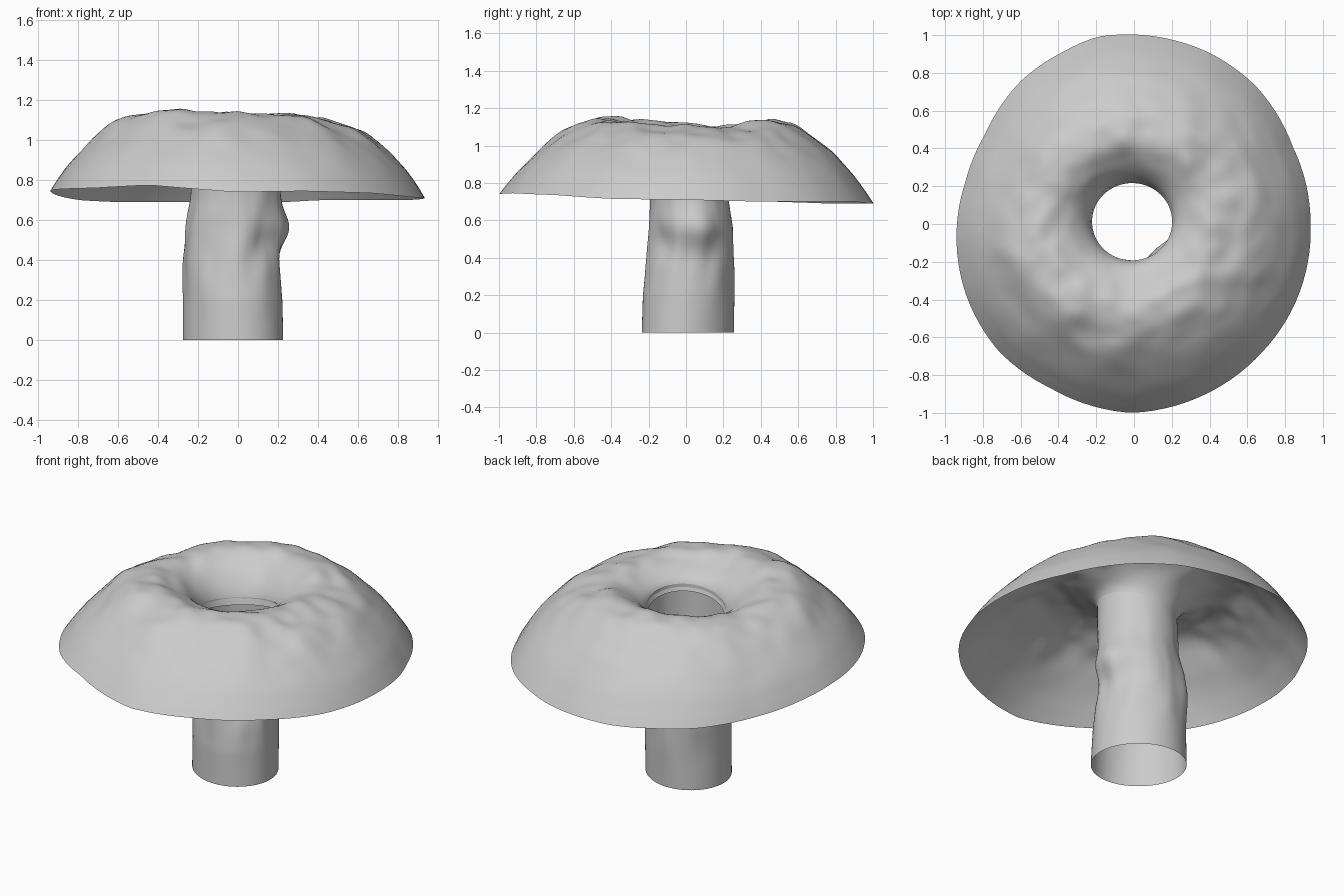
import bpy, bmesh, math
from mathutils import Vector, noise

old = bpy.data.objects.get("Cube")
if old:
    bpy.data.objects.remove(old)

grey = bpy.data.materials.new("plain grey")
grey.use_nodes = True
grey.diffuse_color = (0.6, 0.6, 0.6, 1)
grey.node_tree.nodes["Principled BSDF"].inputs["Base Color"].default_value = (0.6, 0.6, 0.6, 1)

SEGMENTS = 112


def lerp_table(table, key):
    """Piecewise linear lookup in rows of (key, values...)."""
    for a, b in zip(table, table[1:]):
        if key <= b[0]:
            t = (key - a[0]) / (b[0] - a[0])
            return [p + (q - p) * t for p, q in zip(a[1:], b[1:])]
    return list(table[-1][1:])


def curve_point(points, t):
    """Smooth curve through the profile points, t from 0 to 1."""
    s = t * (len(points) - 1)
    i = min(int(s), len(points) - 2)
    f = s - i
    a, b, c, d = (Vector(points[max(0, min(len(points) - 1, i + k))]) for k in (-1, 0, 1, 2))
    return 0.5 * (2 * b + (c - a) * f + (2 * a - 5 * b + 4 * c - d) * f**2
                  + (3 * b - a - 3 * c + d) * f**3)


def bump(value, centre, width):
    return math.exp(-((value - centre) / width) ** 2)


def turn(a, centre):
    """Signed angle in degrees from centre."""
    return (a - centre + 180) % 360 - 180


def throat_tilt(deg):
    """The join of stem and cap sits lower on one side of the back."""
    return -.05 * math.cos(math.radians(deg - 135))


def open_shell(name, rows, place):
    """Single-walled surface made of rings; place(t, degrees) gives each point."""
    bm = bmesh.new()
    rings = [[bm.verts.new(place(j / rows, 360 * i / SEGMENTS)) for i in range(SEGMENTS)]
             for j in range(rows + 1)]
    for low, high in zip(rings, rings[1:]):
        for i in range(SEGMENTS):
            k = (i + 1) % SEGMENTS
            bm.faces.new((low[i], low[k], high[k], high[i])).smooth = True
    mesh = bpy.data.meshes.new(name)
    bm.to_mesh(mesh)
    bm.free()
    mesh.materials.append(grey)
    obj = bpy.data.objects.new(name, mesh)
    bpy.context.collection.objects.link(obj)
    return obj


# Cap: funnel, crest and drooping skirt; rim rows are angle, radius, height
RIM = [(0, .935, .71), (26, .935, .70), (49, .975, .70), (66, .99, .70), (76, .995, .69),
       (101, 1.01, .69), (113, .985, .69), (128, .966, .69), (149, .92, .70), (166, .92, .72),
       (182, .94, .745), (203, .965, .755), (223, .983, .76), (243, .975, .775), (269, 1.0, .74),
       (290, .98, .745), (314, .96, .735), (335, .95, .715), (360, .935, .71)]
PROFILE = [(.212, .93), (.235, .99), (.28, 1.04), (.35, 1.085), (.44, 1.115), (.55, 1.098),
           (.66, 1.043), (.765, .962), (.86, .865), (.922, .78), (.96, .72)]


def cap_point(t, deg):
    r, z = curve_point(PROFILE, t)
    radius, height = lerp_table(RIM, deg)
    skirt = max(0, (r - .3) / .66)
    r *= 1 + (radius / .96 - 1) * skirt
    z += (height - .72) * skirt ** 3 + throat_tilt(deg) * bump(t, 0, .25)
    a = math.radians(deg)
    inner = 1 - t
    p = Vector((r * math.cos(a) - .01 * inner,
                r * math.sin(a) * (1 - .035 * inner) + .012 * inner, z))
    # Lumps gather round the crest and fade towards the rim and throat
    crest = bump(t, .48, .25)
    lump = .03 * noise.noise(p * 4) + .016 * noise.noise(p * 9) - .015 * math.cos(2 * a)
    p.z += crest * (lump + .045 * bump(turn(deg, 220), 0, 40))
    return p


# Stem: open tube; rows are height, centre x, centre y, half width, half depth
STEM = [(0, -.025, .01, .25, .245), (.2, -.026, .014, .247, .243), (.4, -.033, .025, .242, .231),
        (.55, -.027, .028, .236, .225), (.7, -.013, .018, .224, .21), (1.02, -.01, .012, .22, .213)]


def stem_point(t, deg):
    z = t * (.97 + throat_tilt(deg))
    cx, cy, w, d = lerp_table(STEM, z)
    a = math.radians(deg)
    side = Vector((math.cos(a), math.sin(a), z * 1.5))
    swell = .05 * bump(z, .56, .09) * bump(turn(deg, 5), 0, 32)
    swell -= .03 * bump(z, .48, .08) * bump(turn(deg, 318), 0, 18)
    swell += .016 * noise.noise(side * 2.5) * bump(z, .5, .25)
    # The foot is slightly oval along one diagonal
    swell -= .014 * math.sin(2 * a) * (1 - t)
    return (cx + (w + swell) * math.cos(a), cy + (d + swell) * math.sin(a), z)


open_shell("stem", 40, stem_point)
cap = open_shell("cap", 56, cap_point)
# Rings run from the throat outward, so turn the faces to look up
cap.data.flip_normals()
